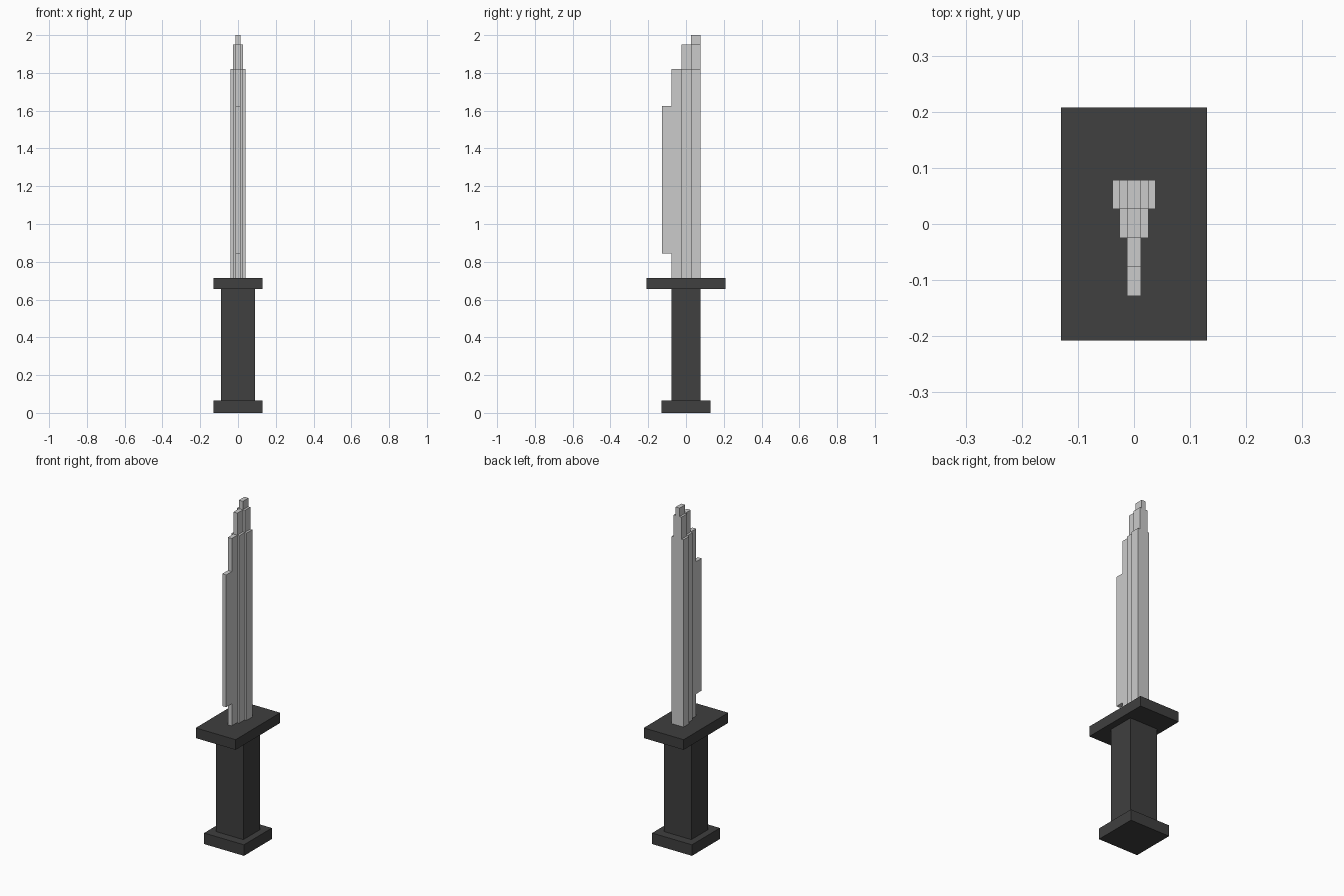
import bpy, bmesh
from mathutils import Vector

if "Cube" in bpy.data.objects:
    bpy.data.objects.remove(bpy.data.objects["Cube"])

dark = bpy.data.materials.new("dark_handle")
dark.diffuse_color = (0.05, 0.05, 0.05, 1)
dark.use_nodes = True
dark.node_tree.nodes["Principled BSDF"].inputs["Base Color"].default_value = dark.diffuse_color


def finish(name, bm, mat=None):
    mesh = bpy.data.meshes.new(name)
    bm.to_mesh(mesh)
    bm.free()
    if mat:
        mesh.materials.append(mat)
    obj = bpy.data.objects.new(name, mesh)
    bpy.context.collection.objects.link(obj)
    return obj


def box(name, half_x, half_y, z0, z1, mat):
    bm = bmesh.new()
    bmesh.ops.create_cube(bm, size=1)
    for v in bm.verts:
        v.co = (v.co.x * 2 * half_x, v.co.y * 2 * half_y, z0 + (v.co.z + 0.5) * (z1 - z0))
    return finish(name, bm, mat)


# Handle: pommel, grip and cross guard
box("pommel", 0.13, 0.13, 0.0, 0.065, dark)
box("grip", 0.09, 0.078, 0.065, 0.655, dark)
box("guard", 0.13, 0.208, 0.655, 0.715, dark)

# Blade: right half as a grid of stepped columns, spine (+y) to cutting edge (-y)
XS = [0, 0.0128, 0.0256, 0.0384]
YS = [0.078, 0.0265, -0.025, -0.0765, -0.128]
BASE = 0.715
columns = {  # (x cell, y cell): (bottom, top)
    (0, 0): (BASE, 2.0), (1, 0): (BASE, 1.95), (2, 0): (BASE, 1.82),
    (0, 1): (BASE, 1.95), (1, 1): (BASE, 1.82),
    (0, 2): (BASE, 1.82),
    (0, 3): (0.845, 1.625),
}

bm = bmesh.new()


def quad(points, outward):
    face = bm.faces.new([bm.verts.new(p) for p in points])
    face.normal_update()
    if face.normal.dot(Vector(outward)) < 0:
        face.normal_flip()


for (i, j), (b, t) in columns.items():
    xa, xb, ya, yb = XS[i], XS[i + 1], YS[j], YS[j + 1]
    for z, d in ((b, -1), (t, 1)):
        quad([(xa, ya, z), (xb, ya, z), (xb, yb, z), (xa, yb, z)], (0, 0, d))
    # Exposed walls towards the outer side, spine and edge
    sides = [((1, 0), (xb, ya), (xb, yb), (1, 0, 0)),
             ((0, -1), (xa, ya), (xb, ya), (0, 1, 0)),
             ((0, 1), (xa, yb), (xb, yb), (0, -1, 0))]
    for (di, dj), p, q, out in sides:
        nb, nt = columns.get((i + di, j + dj), (b, b))
        for lo, hi in ((b, nb), (max(nt, b), t)):
            if hi > lo:
                quad([(*p, lo), (*q, lo), (*q, hi), (*p, hi)], out)

bmesh.ops.remove_doubles(bm, verts=bm.verts[:], dist=0.0005)
blade = finish("blade", bm)
mirror = blade.modifiers.new("mirror", 'MIRROR')
mirror.use_axis[0] = True
